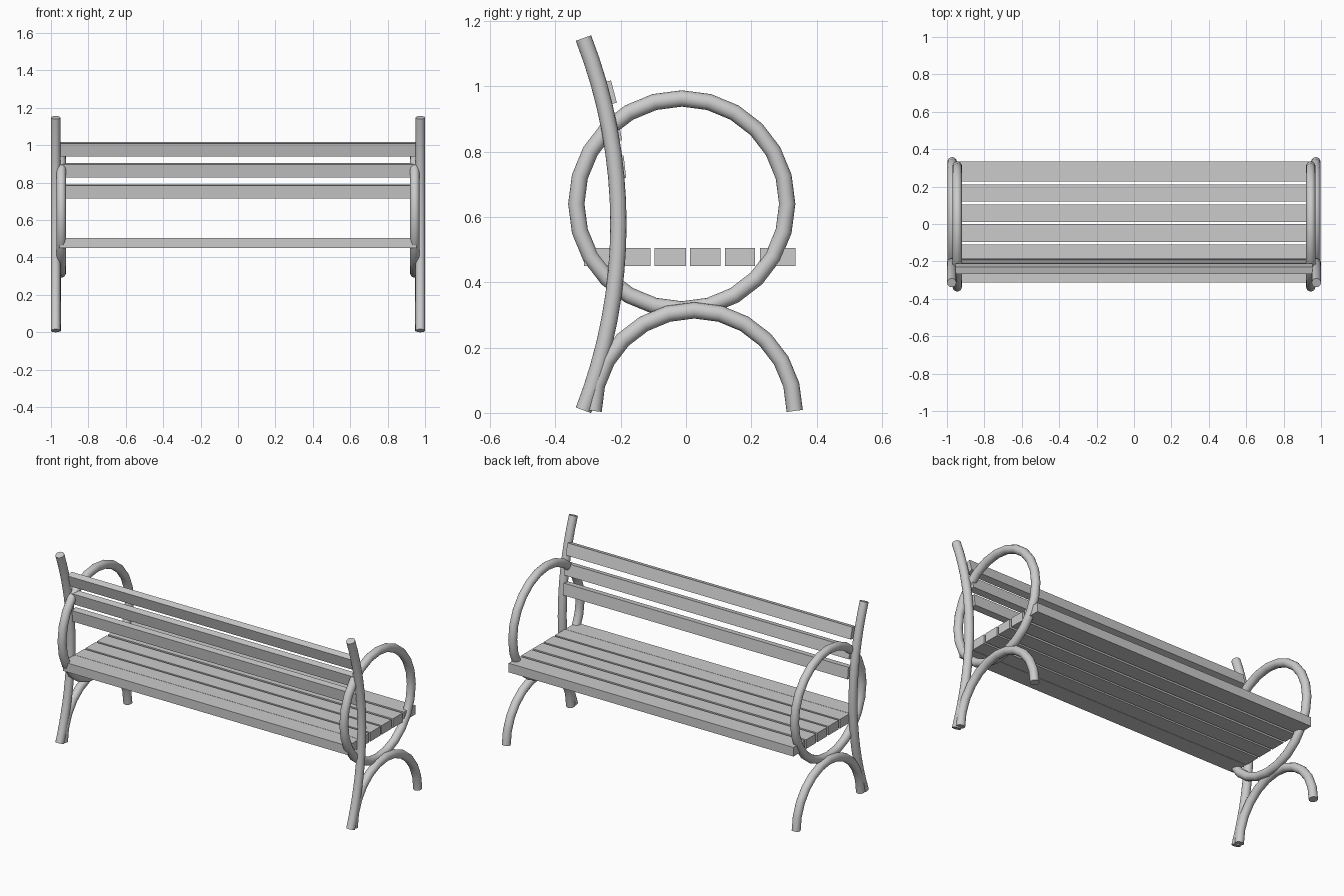
import bpy
from math import sin, cos, asin, pi, radians

cube = bpy.data.objects.get("Cube")
if cube:
    bpy.data.objects.remove(cube, do_unlink=True)

grey = bpy.data.materials.new("light_grey")
grey.use_nodes = True
colour = (0.6, 0.6, 0.6, 1)
grey.diffuse_color = colour
grey.node_tree.nodes["Principled BSDF"].inputs["Base Color"].default_value = colour

TUBE = 0.025


def arc(cy, cz, r, start, end, steps):
    """Points (y, z) along an arc, angles in radians from +y."""
    angles = [start + (end - start) * i / steps for i in range(steps + 1)]
    return [(cy + r * cos(a), cz + r * sin(a)) for a in angles]


def tube(name, x, path, closed=False):
    """Round capped tube following a path in the plane of constant x."""
    curve = bpy.data.curves.new(name, 'CURVE')
    curve.dimensions = '3D'
    curve.bevel_depth = TUBE
    curve.bevel_resolution = 6
    curve.use_fill_caps = True
    spline = curve.splines.new('POLY')
    spline.points.add(len(path) - 1)
    for point, (y, z) in zip(spline.points, path):
        point.co = (x, y, z, 1)
    spline.use_cyclic_u = closed
    curve.materials.append(grey)
    obj = bpy.data.objects.new(name, curve)
    bpy.context.collection.objects.link(obj)
    bpy.ops.object.select_all(action='DESELECT')
    obj.select_set(True)
    bpy.context.view_layer.objects.active = obj
    bpy.ops.object.convert(target='MESH')
    bpy.ops.object.shade_smooth_by_angle(angle=radians(40))


def slat(name, y, z, depth, height, tilt=0):
    """Long plank running along x."""
    bpy.ops.mesh.primitive_cube_add(size=1, location=(0, y, z), rotation=(tilt, 0, 0))
    obj = bpy.context.object
    obj.name = name
    obj.scale = (1.91, depth, height)
    obj.data.materials.append(grey)


# Bent back posts, leg arches and ring armrests at both ends
BOW = 1.57
POST_Z = 0.578
half = asin(0.57 / BOW)
for side, s in (("right", -1), ("left", 1)):
    tube(f"{side}_back_post", s * 0.975,
         arc(-0.207 - BOW, POST_Z, BOW, -half, half, 16))
    tube(f"{side}_leg_arch", s * 0.972, arc(0.025, 0.006, 0.308, 0, pi, 12))
    tube(f"{side}_arm_ring", s * 0.945,
         arc(-0.013, 0.64, 0.323, 0, 2 * pi, 24)[:-1], closed=True)

# Seat slats from back to front, the outer ones a little wider
seat = [(-0.312, -0.205), (-0.203, -0.109), (-0.097, 0.0),
        (0.012, 0.105), (0.119, 0.212), (0.226, 0.335)]
for i, (y0, y1) in enumerate(seat, 1):
    slat(f"seat_slat_{i}", (y0 + y1) / 2, 0.477, y1 - y0, 0.055)

# Backrest slats leaning with the curve of the posts
for i, (y, z) in enumerate([(-0.207, 0.752), (-0.222, 0.866), (-0.24, 0.979)], 1):
    slat(f"back_slat_{i}", y, z, 0.04, 0.07, asin((z - POST_Z) / BOW))
